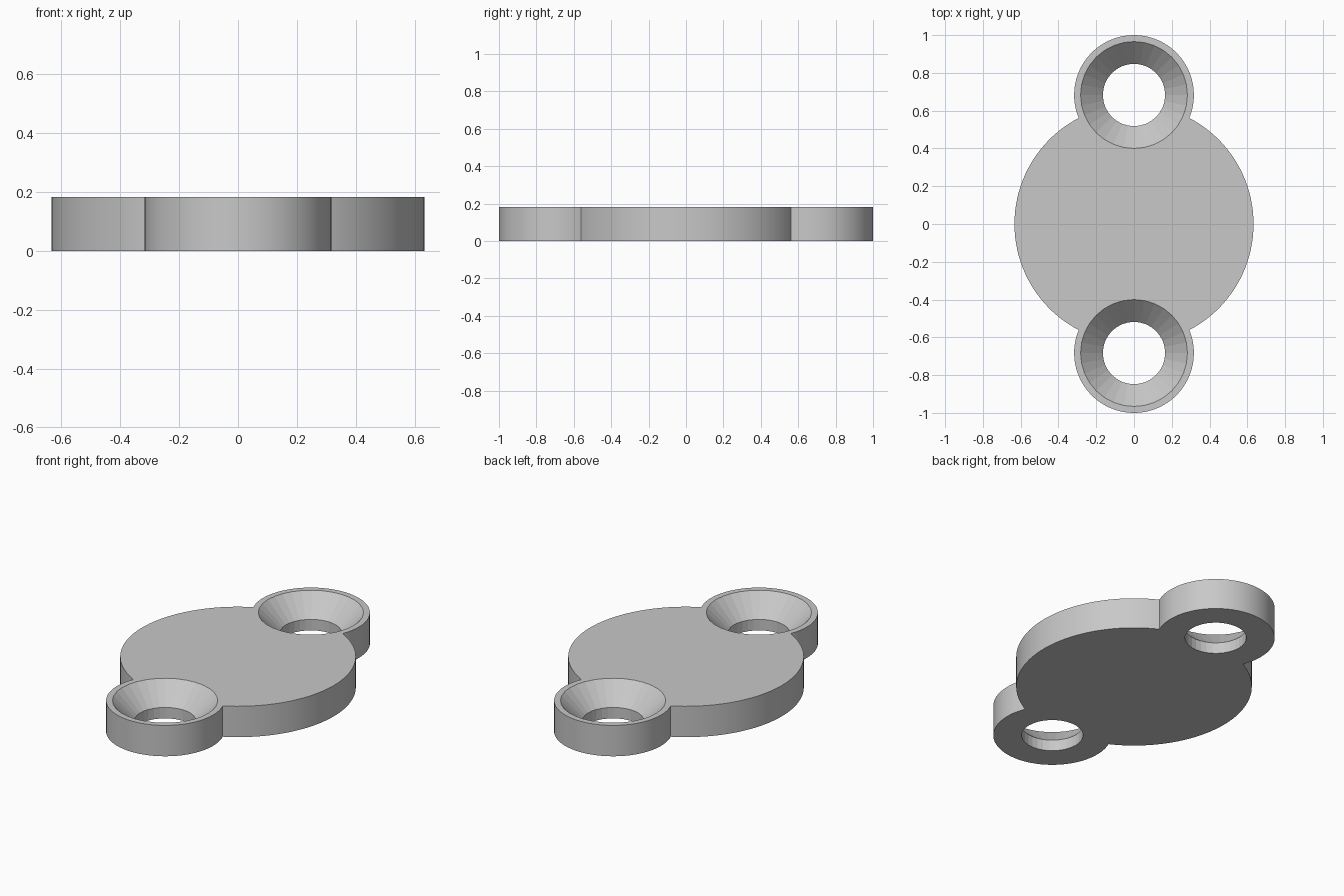
import bpy, bmesh, math

if "Cube" in bpy.data.objects:
    bpy.data.objects.remove(bpy.data.objects["Cube"])

H = 0.183                      # plate thickness
R, r, C = 0.633, 0.317, 0.683  # disc radius, ear radius, ear offset
HOLE, SINK = 0.165, 0.283      # bolt hole and countersink radii
SINK_DEPTH = SINK - HOLE       # 45 degree countersink

grey = bpy.data.materials.new("light grey")
grey.diffuse_color = (0.58, 0.58, 0.58, 1)
grey.use_nodes = True
grey.node_tree.nodes["Principled BSDF"].inputs["Base Color"].default_value = grey.diffuse_color


def arc(cy, radius, a0, a1, n):
    """Points along an arc, without the last one."""
    return [(radius * math.cos(a0 + (a1 - a0) * i / n),
             cy + radius * math.sin(a0 + (a1 - a0) * i / n)) for i in range(n)]


def new_object(name, bm):
    bmesh.ops.recalc_face_normals(bm, faces=bm.faces)
    mesh = bpy.data.meshes.new(name)
    bm.to_mesh(mesh)
    bm.free()
    mesh.materials.append(grey)
    ob = bpy.data.objects.new(name, mesh)
    bpy.context.collection.objects.link(ob)
    return ob


# Plate outline: large disc joined with an ear at each end
yi = (R * R - r * r + C * C) / (2 * C)
xi = math.sqrt(R * R - yi * yi)
disc_a = math.atan2(yi, xi)
ear_a = math.atan2(yi - C, xi)
half = arc(0, R, -disc_a, disc_a, 40) + arc(C, r, ear_a, math.pi - ear_a, 48)
outline = half + [(-x, -y) for x, y in half]

bm = bmesh.new()
base = bm.faces.new([bm.verts.new((x, y, 0)) for x, y in outline])
top = bmesh.ops.extrude_face_region(bm, geom=[base])["geom"]
bmesh.ops.translate(bm, vec=(0, 0, H),
                    verts=[v for v in top if isinstance(v, bmesh.types.BMVert)])
plate = new_object("plate", bm)

# Countersunk bolt holes
E = 0.05
profile = [(HOLE, -E), (HOLE, H - SINK_DEPTH), (SINK + E, H + E)]
for side in (-1, 1):
    bm = bmesh.new()
    rings = [[bm.verts.new((x, y, z)) for x, y in arc(side * C, rad, 0, math.tau, 32)]
             for rad, z in profile]
    for lo, hi in zip(rings, rings[1:]):
        for i in range(32):
            j = (i + 1) % 32
            bm.faces.new((lo[i], lo[j], hi[j], hi[i]))
    bm.faces.new(rings[0])
    bm.faces.new(rings[-1])
    cutter = new_object("hole_cutter", bm)
    cutter.hide_render = True
    mod = plate.modifiers.new("hole", 'BOOLEAN')
    mod.operation = 'DIFFERENCE'
    mod.solver = 'EXACT'
    mod.object = cutter
    bpy.context.view_layer.objects.active = plate
    bpy.ops.object.modifier_apply(modifier=mod.name)
    bpy.data.objects.remove(cutter)

# Smooth outer walls, faceted countersinks
bpy.ops.object.select_all(action='DESELECT')
plate.select_set(True)
bpy.context.view_layer.objects.active = plate
bpy.ops.object.shade_smooth_by_angle(angle=math.radians(7))
